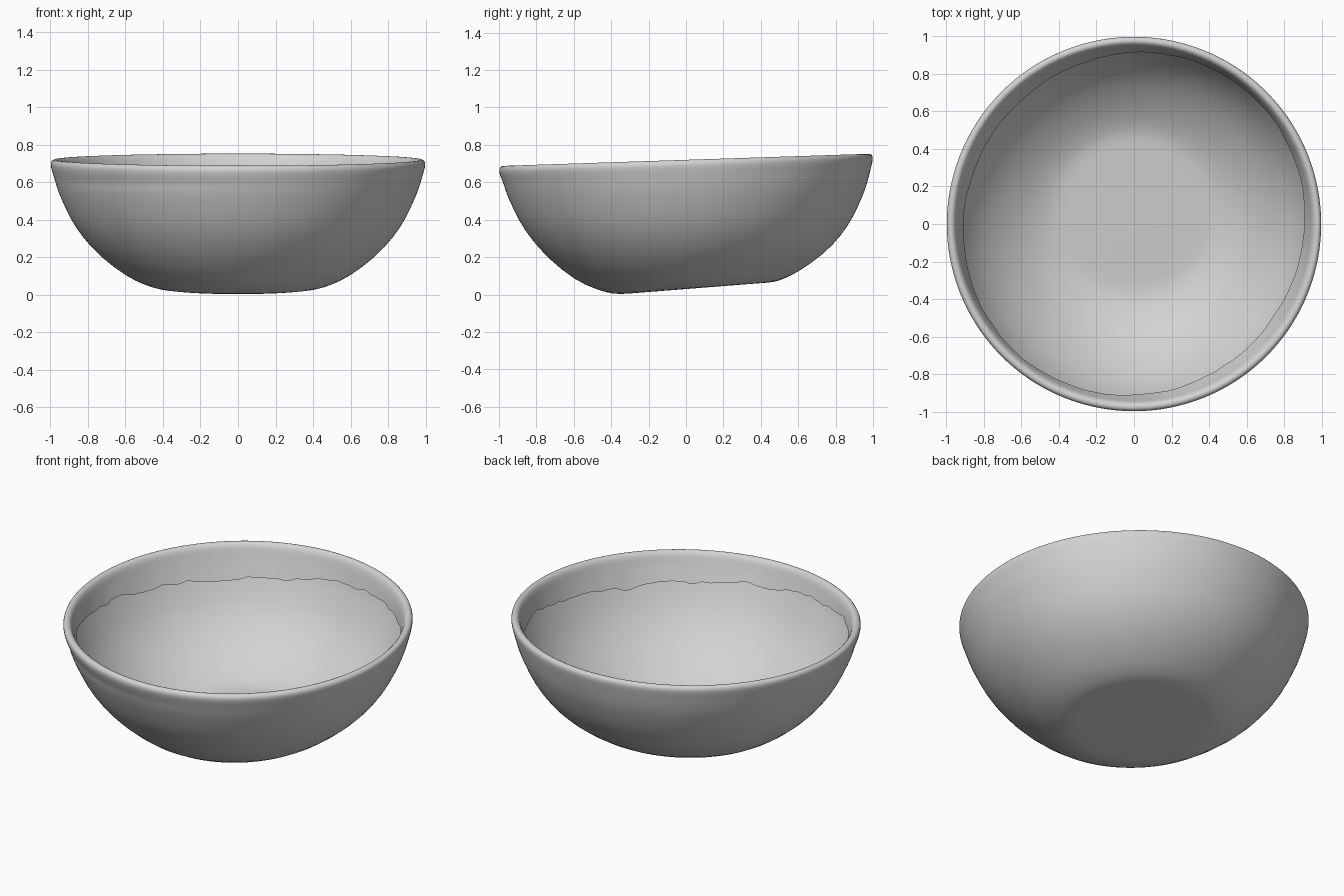
import bpy, bmesh, math, random

if "Cube" in bpy.data.objects:
    bpy.data.objects.remove(bpy.data.objects["Cube"])

random.seed(4)
SEGMENTS = 160

clay = bpy.data.materials.new("grey_clay")
clay.use_nodes = True
colour = (0.65, 0.65, 0.65, 1.0)
clay.diffuse_color = colour
clay.node_tree.nodes["Principled BSDF"].inputs["Base Color"].default_value = colour

# Rings from the foot up the wall, over the rim and down the inner lip:
# radius, height on the axis, tilt (dz/dy), y offset of the centre
WALL = [(0.20, 0.030, 0.080, 0.045), (0.36, 0.029, 0.080, 0.045),
        (0.43, 0.030, 0.075, 0.040), (0.50, 0.054, 0.055, 0.020),
        (0.59, 0.093, 0.035, 0.0), (0.74, 0.205, 0.015, 0.0),
        (0.83, 0.308, 0.010, 0.0), (0.89, 0.395, 0.010, 0.0),
        (0.95, 0.527, 0.012, 0.0), (0.965, 0.570, 0.015, 0.0),
        (0.976, 0.605, 0.018, 0.0), (0.986, 0.640, 0.025, 0.0),
        (0.998, 0.680, 0.032, 0.0)]
RIM = [(1.0, 0.703, 0.033, 0.0), (0.990, 0.719, 0.033, 0.0),
       (0.972, 0.722, 0.033, 0.0), (0.955, 0.712, 0.033, 0.0),
       (0.943, 0.680, 0.030, 0.0), (0.936, 0.650, 0.028, 0.0)]


def add_ring(bm, ring, offset=lambda a, z: (0.0, 0.0)):
    """Tilted ring of vertices; offset gives (radius, height) changes by angle."""
    r, z, tilt, yc = ring
    verts = []
    for i in range(SEGMENTS):
        a = math.tau * i / SEGMENTS
        dr, dz = offset(a, z)
        x, y = (r + dr) * math.cos(a), yc + (r + dr) * math.sin(a)
        verts.append(bm.verts.new((x, y, z + tilt * y + dz)))
    return verts


def groove(a, z):
    """Shallow thumb groove below the front of the rim, on its right side."""
    facing = max(0.0, math.cos(a - math.radians(232))) ** 4
    return -0.006 * facing * math.exp(-((z - 0.61) / 0.02) ** 2), 0.0


def ragged(a, z):
    """Torn lower edge of the inner lip, hanging lower on two sides."""
    wave = math.cos(2 * (a - math.radians(48)))
    jag = 0.012 * math.sin(9 * a) * math.sin(4 * a + 1) + random.uniform(-0.012, 0.012)
    return 0.018 * wave + 0.2 * jag, 0.04 * wave + jag


bm = bmesh.new()
rings = [add_ring(bm, p, groove) for p in WALL]
rings += [add_ring(bm, p) for p in RIM]
rings.append(add_ring(bm, (0.911, 0.572, 0.020, 0.0), ragged))

# Walls between neighbouring rings
for low, high in zip(rings, rings[1:]):
    for i in range(SEGMENTS):
        j = (i + 1) % SEGMENTS
        bm.faces.new((low[i], low[j], high[j], high[i]))

# Flat foot, which is also the floor of the thin shell
centre = bm.verts.new((0, 0.045, 0.034))
for i in range(SEGMENTS):
    bm.faces.new((rings[0][(i + 1) % SEGMENTS], rings[0][i], centre))

mesh = bpy.data.meshes.new("bowl")
bm.to_mesh(mesh)
bm.free()
mesh.materials.append(clay)
bowl = bpy.data.objects.new("bowl", mesh)
bpy.context.collection.objects.link(bowl)

# Smooth, rounded pottery surface
smooth = bowl.modifiers.new("smooth", "SUBSURF")
smooth.levels = smooth.render_levels = 1
bpy.ops.object.select_all(action="DESELECT")
bowl.select_set(True)
bpy.context.view_layer.objects.active = bowl
bpy.ops.object.shade_smooth_by_angle(angle=math.radians(50))
